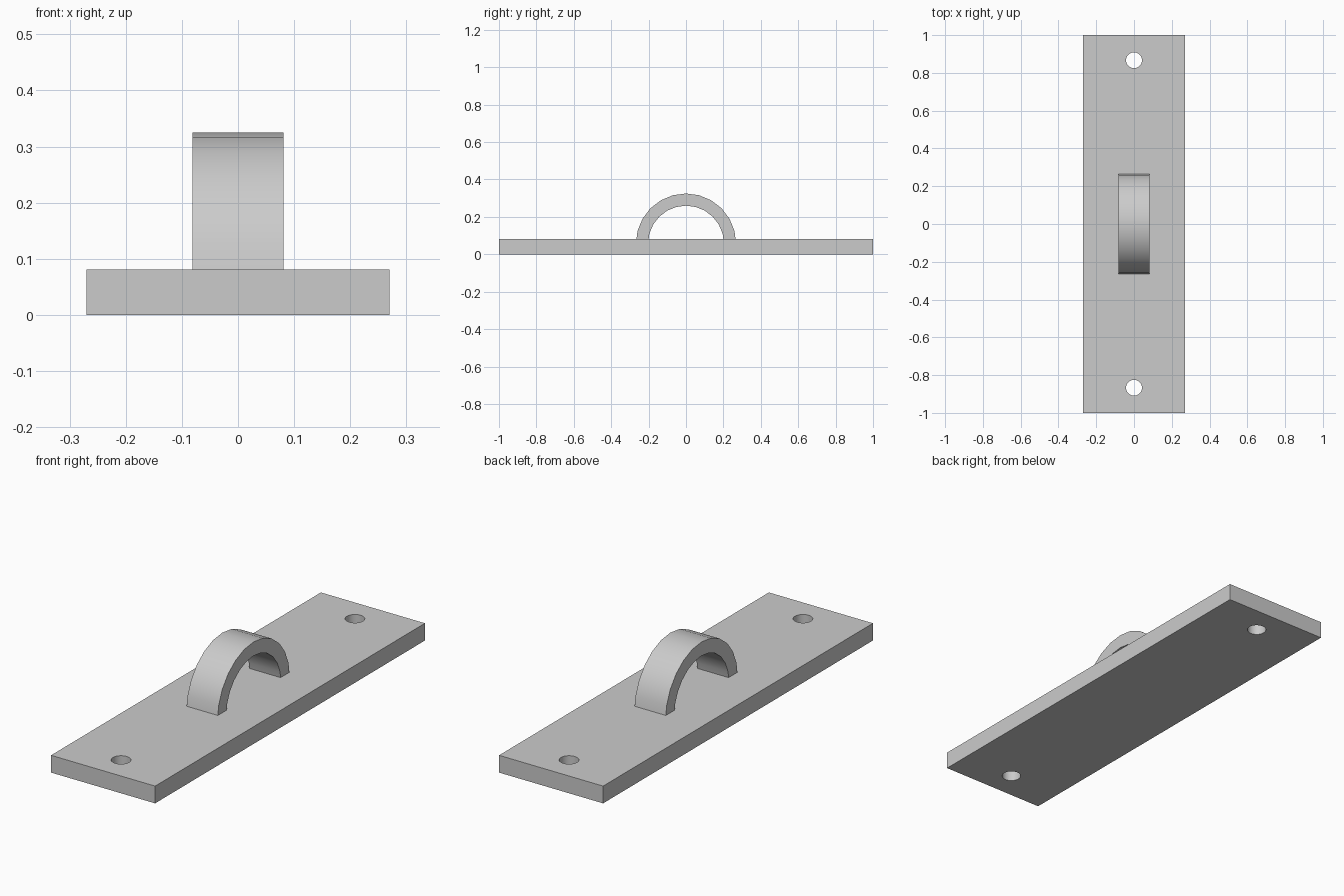
import bpy, bmesh, math
from mathutils import Vector

if "Cube" in bpy.data.objects:
    bpy.data.objects.remove(bpy.data.objects["Cube"], do_unlink=True)

HALF_WIDTH, HALF_LENGTH, THICKNESS = 0.27, 1.0, 0.081
HOLE_Y, HOLE_RADIUS = 0.867, 0.042
ARCH_Z, ARCH_OUTER, ARCH_INNER, ARCH_HALF_WIDTH = 0.057, 0.268, 0.203, 0.081

metal = bpy.data.materials.new("plain grey")
grey = (0.60, 0.60, 0.60, 1)
metal.use_nodes = True
metal.diffuse_color = grey
metal.node_tree.nodes["Principled BSDF"].inputs["Base Color"].default_value = grey


def extrude_outlines(name, outlines, offset):
    """Fill closed outlines (inner ones become holes) and extrude by offset."""
    bm = bmesh.new()
    edges = []
    for points in outlines:
        verts = [bm.verts.new(p) for p in points]
        edges += [bm.edges.new((v, verts[i - 1])) for i, v in enumerate(verts)]
    bmesh.ops.triangle_fill(bm, edges=edges, use_beauty=True)
    extruded = bmesh.ops.extrude_face_region(bm, geom=bm.faces[:], use_keep_orig=True)
    moved = [g for g in extruded["geom"] if isinstance(g, bmesh.types.BMVert)]
    bmesh.ops.translate(bm, verts=moved, vec=Vector(offset))
    bmesh.ops.recalc_face_normals(bm, faces=bm.faces[:])
    mesh = bpy.data.meshes.new(name)
    bm.to_mesh(mesh)
    bm.free()
    mesh.materials.append(metal)
    obj = bpy.data.objects.new(name, mesh)
    bpy.context.collection.objects.link(obj)
    bpy.ops.object.select_all(action="DESELECT")
    obj.select_set(True)
    bpy.context.view_layer.objects.active = obj
    bpy.ops.object.shade_smooth_by_angle(angle=math.radians(35))
    return obj


def arc(radius, steps, sweep):
    return [(radius * math.cos(sweep * i / steps), radius * math.sin(sweep * i / steps))
            for i in range(steps + 1)]


# Mounting plate with a screw hole near each end
rectangle = [(sx * HALF_WIDTH, sy * HALF_LENGTH, 0)
             for sx, sy in ((-1, -1), (1, -1), (1, 1), (-1, 1))]
holes = [[(x, y + side * HOLE_Y, 0) for x, y in arc(HOLE_RADIUS, 32, math.tau)[:-1]]
         for side in (-1, 1)]
extrude_outlines("mounting_plate", [rectangle] + holes, (0, 0, THICKNESS))

# Half-ring loop, its ends sunk into the plate
section = arc(ARCH_OUTER, 12, math.pi) + arc(ARCH_INNER, 12, math.pi)[::-1]
extrude_outlines("loop", [[(-ARCH_HALF_WIDTH, y, z + ARCH_Z) for y, z in section]],
                 (2 * ARCH_HALF_WIDTH, 0, 0))
